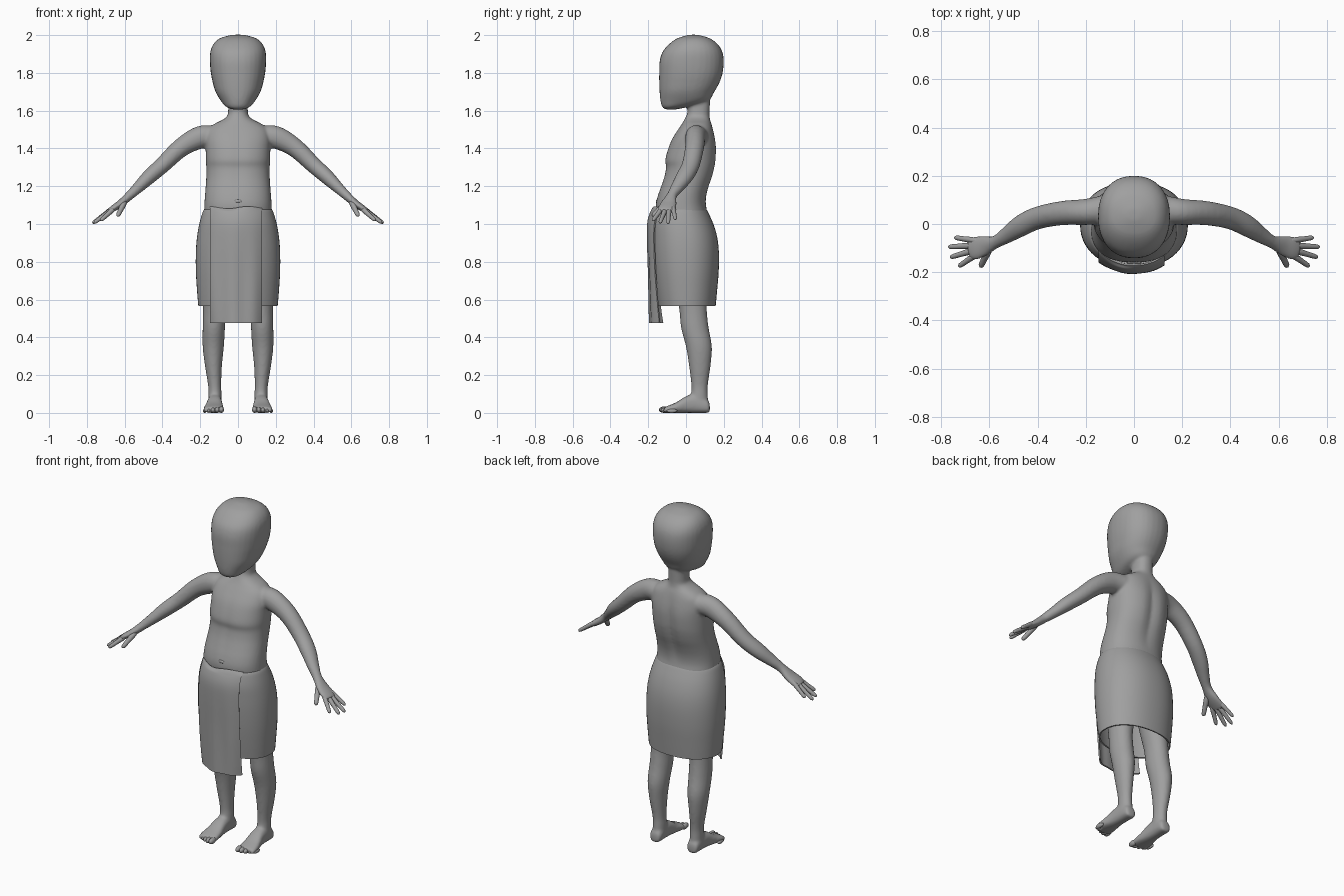
import bpy, bmesh, math
from mathutils import Vector, Matrix

if "Cube" in bpy.data.objects:
    bpy.data.objects.remove(bpy.data.objects["Cube"])

grey = bpy.data.materials.new("clay grey")
grey.diffuse_color = (0.35, 0.35, 0.35, 1)
grey.use_nodes = True
grey.node_tree.nodes["Principled BSDF"].inputs["Base Color"].default_value = grey.diffuse_color


def spline(pts, steps):
    """Smooth a list of number tuples with a Catmull-Rom curve."""
    out = []
    for i in range(len(pts) - 1):
        quad = [pts[max(i - 1, 0)], pts[i], pts[i + 1], pts[min(i + 2, len(pts) - 1)]]
        for k in range(steps):
            t = k / steps
            out.append(tuple(
                0.5 * (2 * b + (c - a) * t + (2 * a - 5 * b + 4 * c - d) * t * t
                       + (3 * b - a - 3 * c + d) * t ** 3) for a, b, c, d in zip(*quad)))
    return out + [pts[-1]]


def loft(bm, rings, n=2.0, segs=32, caps=True):
    """Skin rings given as (centre, half-width vector, half-depth vector)."""
    def power(v):
        return math.copysign(abs(v) ** (2 / n), v)
    loops = []
    for c, u, v in rings:
        loops.append([bm.verts.new(c + u * power(math.cos(a)) + v * power(math.sin(a)))
                      for a in (2 * math.pi * i / segs for i in range(segs))])
    for lo, hi in zip(loops, loops[1:]):
        for i in range(segs):
            j = (i + 1) % segs
            bm.faces.new((lo[i], lo[j], hi[j], hi[i]))
    if caps:
        bm.faces.new(loops[0])
        bm.faces.new(loops[-1])
    return [v for ring in loops for v in ring]


def level_rings(rows, x=0.0, steps=4):
    """Horizontal rings from rows of (z, front y, back y, half width, x offset)."""
    rows = [r if len(r) == 5 else (*r, 0.0) for r in rows]
    return [(Vector((x * 1 + cx, (f + b) / 2, z)), Vector((w, 0, 0)), Vector((0, (b - f) / 2, 0)))
            for z, f, b, w, cx in spline(rows, steps)]


def limb_rings(rows, side, steps=4):
    """Rings square to a path of (x, y, z, half width, half thickness)."""
    rows = spline(rows, steps)
    pts = [Vector((side * r[0], r[1], r[2])) for r in rows]
    out = []
    for i, r in enumerate(rows):
        t = (pts[min(i + 1, len(pts) - 1)] - pts[max(i - 1, 0)]).normalized()
        w = Vector((0, 1, 0))
        w = (w - t * w.dot(t)).normalized()
        out.append((pts[i], w * r[3], t.cross(w) * r[4]))
    return out


def ball(bm, centre, size):
    m = Matrix.Translation(centre) @ Matrix.Diagonal((*size, 1))
    bmesh.ops.create_uvsphere(bm, u_segments=14, v_segments=10, radius=1, matrix=m)


def finish(bm, name):
    bmesh.ops.recalc_face_normals(bm, faces=bm.faces)
    me = bpy.data.meshes.new(name)
    bm.to_mesh(me)
    bm.free()
    me.materials.append(grey)
    ob = bpy.data.objects.new(name, me)
    bpy.context.collection.objects.link(ob)
    me.polygons.foreach_set("use_smooth", [True] * len(me.polygons))
    return ob


def apply_all(ob):
    bpy.ops.object.select_all(action='DESELECT')
    bpy.context.view_layer.objects.active = ob
    ob.select_set(True)
    for m in list(ob.modifiers):
        bpy.ops.object.modifier_apply(modifier=m.name)
    bpy.ops.object.shade_smooth_by_angle(angle=math.radians(50))


# Head
body = bmesh.new()
loft(body, level_rings([
    (1.607, -.11, -.05, .03), (1.62, -.126, .01, .062), (1.65, -.135, .115, .09),
    (1.70, -.14, .15, .119), (1.75, -.142, .178, .134), (1.80, -.142, .194, .144),
    (1.86, -.14, .2, .149), (1.91, -.125, .193, .147), (1.95, -.092, .17, .132),
    (1.98, -.052, .132, .102), (1.995, -.01, .09, .06), (2.002, .02, .06, .025)]), n=2.25)

# Neck and torso, with a groove along the spine and between the chest halves
torso = loft(body, level_rings([
    (1.70, .0, .13, .05), (1.60, .008, .125, .052), (1.57, .0, .125, .058),
    (1.55, -.01, .128, .085), (1.53, -.022, .135, .125), (1.50, -.043, .145, .16),
    (1.45, -.075, .157, .172), (1.40, -.096, .163, .171), (1.34, -.112, .161, .17),
    (1.30, -.108, .155, .168), (1.25, -.117, .142, .168), (1.20, -.133, .124, .171),
    (1.15, -.15, .11, .175), (1.10, -.16, .106, .178), (1.04, -.155, .115, .18),
    (0.85, -.13, .13, .18)]), n=2.3, segs=48)
for v in torso:
    if 1.1 < v.co.z < 1.53:
        fade = math.sin(math.pi * (v.co.z - 1.1) / .43)
        dip = fade * math.exp(-(v.co.x / .03) ** 2)
        v.co.y += -.014 * dip if v.co.y > 0.03 else .004 * dip

for s in (-1, 1):
    # Arm and palm
    loft(body, limb_rings([
        (.12, .06, 1.465, .06, .055), (.2, .05, 1.459, .054, .06), (.3, .045, 1.405, .05, .05),
        (.4, .025, 1.312, .047, .043), (.47, -.008, 1.25, .045, .039),
        (.53, -.048, 1.192, .034, .03), (.575, -.075, 1.15, .027, .024),
        (.62, -.09, 1.11, .043, .02), (.66, -.1, 1.083, .049, .017),
        (.685, -.103, 1.066, .04, .013)], s))
    # Leg
    loft(body, level_rings([
        (.9, -.08, .1, .085, s * .1), (.7, -.06, .11, .075, s * .112),
        (.55, -.036, .11, .06, s * .125), (.45, -.026, .12, .059, s * .128),
        (.35, .0, .137, .056, s * .131), (.25, .016, .13, .045, s * .13),
        (.15, .028, .116, .035, s * .124), (.1, .026, .115, .035, s * .122),
        (.03, .01, .12, .036, s * .122)]))
    # Foot
    foot = spline([(.126, .122, .02, .045), (.112, .122, .034, .07), (.05, .123, .037, .098),
                   (0, .124, .041, .088), (-.05, .127, .05, .057), (-.09, .129, .055, .04),
                   (-.115, .13, .05, .03)], 4)
    loft(body, [(Vector((s * x, y, h / 2)), Vector((w, 0, 0)), Vector((0, 0, h / 2)))
                for y, x, w, h in foot], n=2.5)

body = finish(body, "body")
remesh = body.modifiers.new("blend", 'REMESH')
remesh.mode = 'VOXEL'
remesh.voxel_size = 0.008
remesh.use_smooth_shade = True
relax = body.modifiers.new("relax", 'SMOOTH')
relax.factor, relax.iterations = 0.5, 5
apply_all(body)

# Fingers and thumbs: base, tip, radius
digits = [((.665, -.068, 1.083), (.745, -.056, 1.024), .0115),
          ((.675, -.09, 1.072), (.77, -.095, 1.004), .012),
          ((.675, -.112, 1.07), (.762, -.138, 1.006), .012),
          ((.663, -.132, 1.076), (.727, -.176, 1.018), .012),
          ((.605, -.112, 1.108), (.637, -.178, 1.042), .014)]
fingers, toes = bmesh.new(), bmesh.new()
for s in (-1, 1):
    for a, b, r in digits:
        a, b = Vector(a), Vector(b)
        rows = [(*a.lerp(b, t), r * k, r * k) for t, k in
                ((-.2, .9), (.1, 1.1), (.5, .95), (.85, .85), (.96, .6), (1.01, .15))]
        loft(fingers, limb_rings(rows, s, 3), segs=12)
    # Toes, largest on the inside
    for i in range(5):
        r = .017 - .0015 * i
        ball(toes, (s * (.088 + .022 * i), -.115 + .005 * i * i * .5, r), (r * .85, .029, r))
finish(fingers, "fingers")
finish(toes, "toes")

# Navel
navel = bmesh.new()
ball(navel, (0, -.153, 1.12), (.022, .007, .009))
finish(navel, "navel")

# Wrapped skirt, open at both ends
skirt = bmesh.new()
loft(skirt, level_rings([
    (1.078, -.165, .108, .178), (1.06, -.172, .118, .188), (1.0, -.183, .145, .205),
    (.93, -.183, .165, .217), (.85, -.18, .174, .223), (.75, -.172, .173, .223),
    (.65, -.16, .165, .217), (.565, -.148, .157, .21)]), n=2.2, segs=56, caps=False)
skirt = finish(skirt, "skirt")

# Front flap: a curved cloth panel with soft vertical folds
flap = bmesh.new()
rows = spline([(1.085, .168, .188), (1.06, .185, .2), (1.0, .2, .215), (.9, .2, .225),
               (.75, .194, .225), (.6, .19, .205), (.475, .188, .185)], 4)
grid = []
for z, depth, width in rows:
    line = []
    for i in range(25):
        x = -.145 + .27 * i / 24
        fold = .004 * math.sin(x * 55) * min(1, max(0, (1.05 - z) / .4))
        lift = .006 * math.sin(x * 30) if z > 1.07 else 0
        line.append(flap.verts.new((x, -depth * math.sqrt(1 - (x / width) ** 2) - .002 + fold,
                                    z + lift)))
    grid.append(line)
for p, q in zip(grid, grid[1:]):
    for i in range(24):
        flap.faces.new((p[i], q[i], q[i + 1], p[i + 1]))
flap = finish(flap, "front_flap")

for cloth in (skirt, flap):
    thick = cloth.modifiers.new("thickness", 'SOLIDIFY')
    thick.thickness, thick.offset = .008, -1 if cloth is skirt else 0
    apply_all(cloth)
